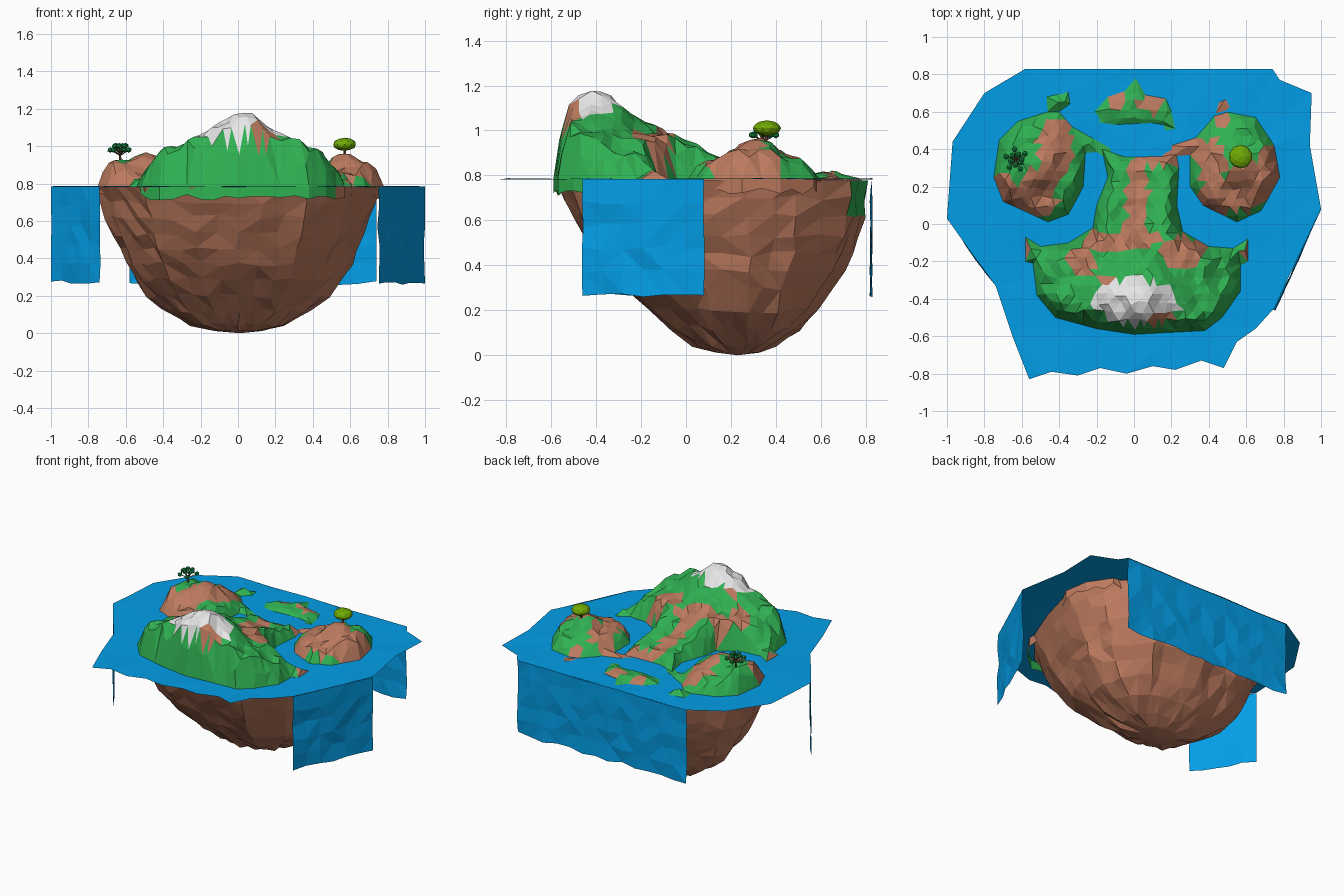
import bpy, bmesh, math, random
from mathutils import Vector, Matrix
from mathutils.geometry import delaunay_2d_cdt, intersect_point_line

if "Cube" in bpy.data.objects:
    bpy.data.objects.remove(bpy.data.objects["Cube"])

random.seed(4)
WATER = 0.785

def srgb(r, g, b):
    return [((c / 255 + 0.055) / 1.055) ** 2.4 for c in (r, g, b)] + [1]

def material(name, *rgb):
    m = bpy.data.materials.new(name)
    m.diffuse_color = srgb(*rgb)
    m.use_nodes = True
    m.node_tree.nodes["Principled BSDF"].inputs["Base Color"].default_value = m.diffuse_color
    return m

GRASS = material("grass green", 48, 177, 82)
EARTH = material("earth brown", 188, 122, 94)
SNOW = material("snow white", 232, 232, 232)
BLUE = material("water blue", 0, 160, 234)
LEAF = material("dark leaf", 24, 146, 72)
LIME = material("lime leaf", 112, 170, 0)
BARK = material("bark", 110, 72, 50)

def finish(bm, name, *mats):
    me = bpy.data.meshes.new(name)
    bm.to_mesh(me)
    bm.free()
    for m in mats:
        me.materials.append(m)
    ob = bpy.data.objects.new(name, me)
    bpy.context.collection.objects.link(ob)

def jit(a):
    return random.uniform(-a, a)

def resample(pts, step):
    out = []
    for p, q in zip(pts, pts[1:] + pts[:1]):
        p, q = Vector(p), Vector(q)
        n = max(1, round((q - p).length / step))
        out += [p.lerp(q, i / n) for i in range(n)]
    return out

def edge_dist(p, poly):
    best = 9
    for a, b in zip(poly, poly[1:] + poly[:1]):
        q, t = intersect_point_line(p, a, b)
        q = a.lerp(b, min(1, max(0, t)))
        best = min(best, (p - q.to_2d()).length)
    return best

def inside(p, poly):
    hit = False
    for a, b in zip(poly, poly[1:] + poly[:1]):
        if (a.y > p.y) != (b.y > p.y) and p.x < a.x + (p.y - a.y) / (b.y - a.y) * (b.x - a.x):
            hit = not hit
    return hit

def sheet(poly, step, margin, height):
    """Triangulated surface filling an outline, z given by height(point)."""
    pts = list(poly)
    n = int(2 / step)
    for i in range(-n, n + 1):
        for j in range(-n, n + 1):
            p = Vector(((i + j % 2 * 0.5) * step + jit(step * 0.22), j * step * 0.9 + jit(step * 0.22)))
            if max(abs(p.x), abs(p.y)) < 1 and inside(p, poly) and edge_dist(p, poly) > margin:
                pts.append(p)
    loop = [(i, (i + 1) % len(poly)) for i in range(len(poly))]
    vs, _, fs, *_ = delaunay_2d_cdt(pts, loop, [], 1, 1e-5)
    bm = bmesh.new()
    verts = [bm.verts.new((v.x, v.y, height(v))) for v in vs]
    for f in fs:
        bm.faces.new([verts[i] for i in f])
    bmesh.ops.delete(bm, geom=[v for v in bm.verts if not v.link_faces], context='VERTS')
    for f in bm.faces:
        f.normal_update()
        if f.normal.z < 0:
            f.normal_flip()
    return bm

# Painted earth patches, as ellipses in plan (x, y, rx, ry)
PATCHES = [(-.42, .39, .1, .17), (-.57, .12, .16, .1), (-.5, .22, .09, .09), (-.7, .2, .05, .08),
           (.52, .16, .17, .1), (.42, .32, .07, .14), (.6, .25, .1, .1), (.72, .29, .06, .14),
           (.47, .63, .05, .12), (.27, .41, .11, .06), (.02, .12, .06, .24),
           (.15, .35, .1, .04), (0, -.08, .13, .06), (-.18, -.1, .1, .05), (-.28, -.2, .07, .09),
           (.26, -.16, .12, .09), (-.15, -.34, .05, .06), (-.09, .66, .06, .05),
           (.09, .64, .07, .05), (.61, -.16, .03, .06), (-.59, -.14, .04, .07)]

def ground_colour(c):
    def within(x, y, rx, ry):
        return ((c.x - x) / rx) ** 2 + ((c.y - y) / ry) ** 2 < 1
    if c.z < WATER - .005:          # submerged flanks
        return 0 if c.y < -.2 and abs(c.x) < .52 else 1
    if c.z > 1.01 and within(.17, -.51, .07, .055):
        return 1
    if c.z > 1.03 and within(.01, -.43, .23, .14):
        return 2
    return 1 if any(within(*p) for p in PATCHES) else 0

def land(name, outline, peaks, taper):
    """Land mass: heights blended between the peaks, falling to the shore."""
    poly = resample(outline, 0.07)
    def height(p):
        d = edge_dist(p, poly)
        if d < 1e-4:
            return WATER
        w = [((p.x - x) ** 2 + (p.y - y) ** 2 + 5e-4) ** -1.7 for x, y, z in peaks]
        h = sum(a * k[2] for a, k in zip(w, peaks)) / sum(w) + jit(0.008)
        return WATER + 0.004 + (h - WATER) * min(1, d / taper) ** 0.7
    bm = sheet(poly, 0.052, 0.018, height)
    rim = [e for e in bm.edges if e.is_boundary]
    ext = bmesh.ops.extrude_edge_only(bm, edges=rim)['geom']
    for v in ext:
        if isinstance(v, bmesh.types.BMVert):
            v.co.z = 0.73 + jit(0.02)
    bmesh.ops.recalc_face_normals(bm, faces=bm.faces)
    for f in bm.faces:
        f.material_index = ground_colour(f.calc_center_median())
    finish(bm, name, GRASS, EARTH, SNOW)

land("mountain_land",
     [(-.17, .4), (-.05, .36), (.15, .36), (.21, .45), (.24, .3), (.23, .1), (.26, -.04), (.4, -.12),
      (.53, -.13), (.61, -.08), (.61, -.2), (.57, -.22), (.57, -.36), (.47, -.5), (.38, -.57), (0, -.59),
      (-.2, -.56), (-.42, -.5), (-.52, -.38), (-.54, -.21), (-.58, -.2), (-.58, -.07), (-.5, -.12),
      (-.35, -.1), (-.22, -.02), (-.2, .1), (-.14, .25)],
     [(0, -.4, 1.17), (.07, -.4, 1.175), (.03, -.36, 1.17), (.03, -.45, 1.165), (-.1, -.41, 1.12),
      (.15, -.41, 1.11), (-.2, -.42, 1.05), (.22, -.42, 1.06), (0, -.53, 1.08), (.02, -.28, 1.07),
      (-.35, -.4, .99), (.35, -.4, .99), (-.35, -.25, .96), (.35, -.25, .96), (0, -.18, 1.03),
      (-.2, -.15, .97), (.2, -.15, .97), (-.48, -.28, .89), (.48, -.28, .89), (-.2, -.5, 1.02),
      (.22, -.5, 1.03), (.05, -.05, .92), (.03, .08, .86), (.05, .25, .83), (-.52, -.15, .84), (.55, -.15, .85)],
     0.06)
land("left_island",
     [(-.75, .25), (-.72, .45), (-.62, .55), (-.46, .6), (-.47, .68), (-.35, .71), (-.34, .64), (-.4, .6),
      (-.33, .52), (-.1, .39), (-.13, .34), (-.2, .385), (-.26, .38), (-.27, .2), (-.35, .05), (-.46, .01),
      (-.7, .12)],
     [(-.48, .32, .96), (-.65, .32, .92), (-.35, .3, .87), (-.5, .1, .85), (-.55, .48, .87),
      (-.4, .63, .82), (-.24, .43, .81)], 0.06)
land("right_island",
     [(.78, .25), (.75, .42), (.65, .57), (.5, .6), (.52, .62), (.47, .72), (.43, .58), (.33, .46),
      (.2, .42), (.2, .36), (.3, .37), (.3, .2), (.37, .1), (.55, .01), (.68, .07)],
     [(.56, .32, .96), (.72, .28, .91), (.42, .3, .88), (.56, .12, .86), (.6, .48, .87),
      (.47, .62, .81), (.28, .41, .81)], 0.06)
land("north_islet",
     [(-.21, .6), (-.22, .55), (-.1, .53), (.1, .54), (.16, .53), (.17, .5), (.22, .51), (.2, .6), (.17, .67),
      (.06, .69), (.01, .78), (-.05, .71), (-.14, .68)],
     [(-.08, .62, .81), (.08, .63, .81)], 0.06)

# Bowl shaped rock under the land: outline rings (z, x scale, y scale, y centre)
plan = resample([(.76, .14), (.69, .38), (.48, .62), (0, .7), (-.5, .62), (-.7, .38), (-.75, .14), (-.69, -.11),
                 (-.6, -.31), (-.5, -.53), (-.25, -.66), (0, -.69), (.38, -.65), (.58, -.41), (.68, -.16)], 0.13)
LEVELS = [(.778, 1, 1, .11), (.7, .97, .97, .125), (.62, .94, .93, .14), (.53, .89, .88, .155),
          (.45, .84, .82, .165), (.37, .8, .75, .175), (.29, .75, .65, .185), (.2, .65, .53, .21),
          (.12, .53, .4, .22), (.05, .35, .27, .22), (.012, .17, .14, .23)]
bm = bmesh.new()
rings = []
for k, (z, sx, sy, cy) in enumerate(LEVELS):
    a = 0.014 if 0 < k < 10 else 0
    rings.append([bm.verts.new((p.x * sx + jit(a), cy + p.y * sy + jit(a), z + jit(a))) for p in plan])
n = len(plan)
tip = bm.verts.new((0.01, .23, 0))
for i in range(n):
    j = (i + 1) % n
    for r, s in zip(rings, rings[1:]):
        bm.faces.new((r[i], r[j], s[j], s[i]))
    bm.faces.new((rings[-1][i], rings[-1][j], tip))
bm.faces.new(rings[0])
bmesh.ops.recalc_face_normals(bm, faces=bm.faces)
bmesh.ops.triangulate(bm, faces=bm.faces)
for f in bm.faces:                   # grassy back rim
    c = f.calc_center_median()
    f.material_index = int(c.y > .72 and c.z > .6)
finish(bm, "rock_bowl", EARTH, GRASS)

# Water surface
shore = resample([(-.58, .83), (.74, .83), (.78, .77), (.95, .7), (.94, .42), (.97, .25), (1, .08), (.88, -.17),
                  (.75, -.45), (.65, -.56), (.55, -.63), (.48, -.77), (.36, -.73), (.22, -.78), (.1, -.76),
                  (-.04, -.8), (-.18, -.77), (-.3, -.81), (-.44, -.79), (-.56, -.83), (-.65, -.6),
                  (-.74, -.33), (-.88, -.14), (-1, .03), (-.97, .44), (-.8, .7)], 0.25)
finish(sheet(shore, 0.16, 0.06, lambda p: WATER + jit(0.003)), "water_surface", BLUE)

# Waterfalls hanging from three edges
def waterfall(name, a, b, cols):
    a, b = Vector(a), Vector(b)
    side = (b - a).orthogonal().normalized()
    bm = bmesh.new()
    grid = []
    for r in range(6):
        row = []
        for c in range(cols + 1):
            p = a.lerp(b, c / cols) + side * (jit(0.008) if r else 0)
            z = WATER - r * 0.103 + (jit(0.012) if 0 < r else 0)
            row.append(bm.verts.new((max(-1, min(1, p.x)), min(.83, p.y), z)))
        grid.append(row)
    for r in range(5):
        for c in range(cols):
            bm.faces.new((grid[r][c], grid[r + 1][c], grid[r + 1][c + 1], grid[r][c + 1]))
    bmesh.ops.triangulate(bm, faces=bm.faces)
    finish(bm, name, BLUE)

waterfall("back_waterfall", (.74, .825), (-.58, .825), 13)
waterfall("right_waterfall", (.75, -.46), (1, .08), 6)
waterfall("left_waterfall", (-1, .03), (-.74, -.33), 5)

# Trees
def ball(bm, at, r, flat, mat):
    m = Matrix.Translation(at) @ Matrix.Diagonal((r, r, r * flat, 1))
    vs = bmesh.ops.create_icosphere(bm, subdivisions=2 if r > .03 else 1, radius=1, matrix=m)['verts']
    for f in {f for v in vs for f in v.link_faces}:
        f.material_index = mat

def limb(bm, a, b, r):
    a, b = Vector(a), Vector(b)
    rot = (b - a).to_track_quat('Z', 'Y').to_matrix().to_4x4()
    bmesh.ops.create_cone(bm, segments=5, radius1=r, radius2=r * 0.7, depth=(b - a).length, cap_ends=True,
                          matrix=Matrix.Translation((a + b) / 2) @ rot)

bm = bmesh.new()
root, fork = Vector((-.63, .34, .9)), Vector((-.63, .345, .95))
limb(bm, root, fork, 0.008)
for i in range(11):
    t, r = i * math.tau / 11, (.055 if i % 2 else .03)
    at = fork + Vector((math.cos(t) * r, math.sin(t) * r, .03 if i % 2 else .052))
    limb(bm, fork, at, 0.003)
    ball(bm, at, .017, .9, 1)
finish(bm, "branching_tree", BARK, LEAF)

bm = bmesh.new()
limb(bm, (.57, .35, .92), (.57, .36, 1.0), 0.009)
ball(bm, (.57, .36, 1.01), .063, .56, 1)
finish(bm, "round_tree", BARK, LIME)
